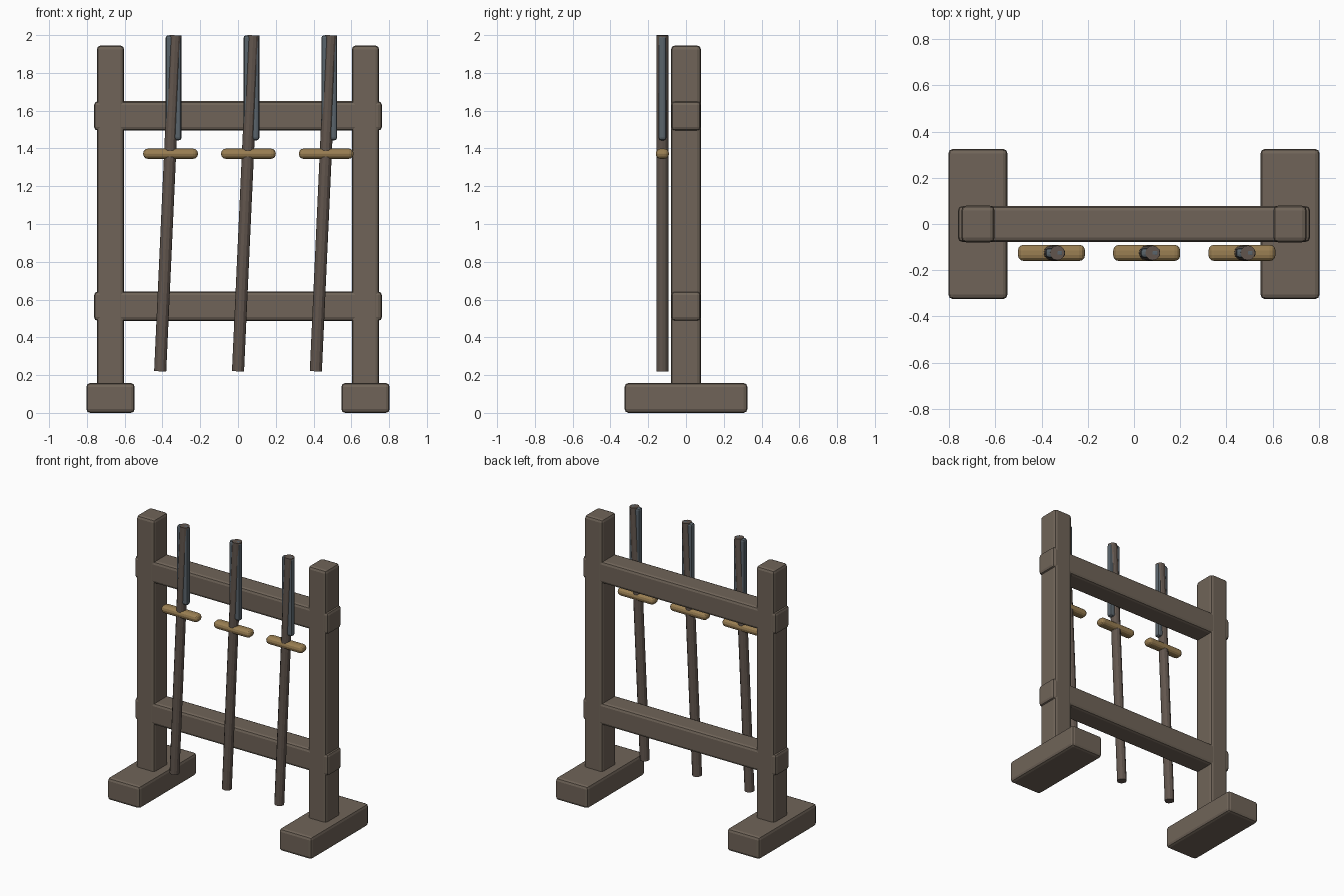
import bpy, math
from mathutils import Vector

if "Cube" in bpy.data.objects:
    bpy.data.objects.remove(bpy.data.objects["Cube"])


def material(name, rgb):
    m = bpy.data.materials.new(name)
    m.diffuse_color = (*rgb, 1)
    m.use_nodes = True
    m.node_tree.nodes["Principled BSDF"].inputs["Base Color"].default_value = m.diffuse_color
    return m


WOOD = material("wood", (0.16, 0.127, 0.098))
SHAFT = material("dark_wood", (0.12, 0.092, 0.075))
BRASS = material("brass", (0.32, 0.21, 0.085))
STEEL = material("steel", (0.10, 0.125, 0.145))


def box(name, centre, size, mat, bevel, segments=2):
    bpy.ops.mesh.primitive_cube_add(size=1, location=centre)
    ob = bpy.context.object
    ob.name = name
    ob.scale = size
    bpy.ops.object.transform_apply(location=False, rotation=False, scale=True)
    mod = ob.modifiers.new("bevel", "BEVEL")
    mod.width = bevel
    mod.segments = segments
    ob.data.materials.append(mat)
    return ob


def rod(name, start, end, radius, mat, sides=12):
    a, b = Vector(start), Vector(end)
    bpy.ops.mesh.primitive_cylinder_add(vertices=sides, radius=radius,
                                        depth=(b - a).length, location=(a + b) / 2)
    ob = bpy.context.object
    ob.name = name
    ob.rotation_euler = (b - a).to_track_quat('Z', 'Y').to_euler()
    ob.data.materials.append(mat)
    bpy.ops.object.shade_smooth_by_angle(angle=math.radians(25))
    return ob


# Feet and posts on both sides
for side, s in (("left", -1), ("right", 1)):
    box(f"{side}_foot", (s * 0.675, 0, 0.083), (0.256, 0.65, 0.158), WOOD, 0.02)
    box(f"{side}_post", (s * 0.675, 0, 1.025), (0.144, 0.158, 1.84), WOOD, 0.02)
for ob in bpy.data.objects:
    if ob.name.endswith("foot"):
        ob.location.z = 0.079

# Cross rails, their ends poking past the posts
for label, z in (("lower", 0.565), ("upper", 1.572)):
    box(f"{label}_rail", (0, 0, z), (1.524, 0.156, 0.156), WOOD, 0.02)

# Three leaning weapons in front of the rails
Y = -0.125
for i in range(3):
    x = (i - 1) * 0.412
    rod(f"shaft_{i + 1}", (x, Y, 0.22), (x + 0.081, Y, 1.999), 0.032, SHAFT)
    box(f"crossguard_{i + 1}", (x + 0.055, Y, 1.372), (0.29, 0.07, 0.054), BRASS, 0.025, 3)
    box(f"blade_{i + 1}", (x + 0.071, Y, 1.721), (0.084, 0.042, 0.556), STEEL, 0.014)
